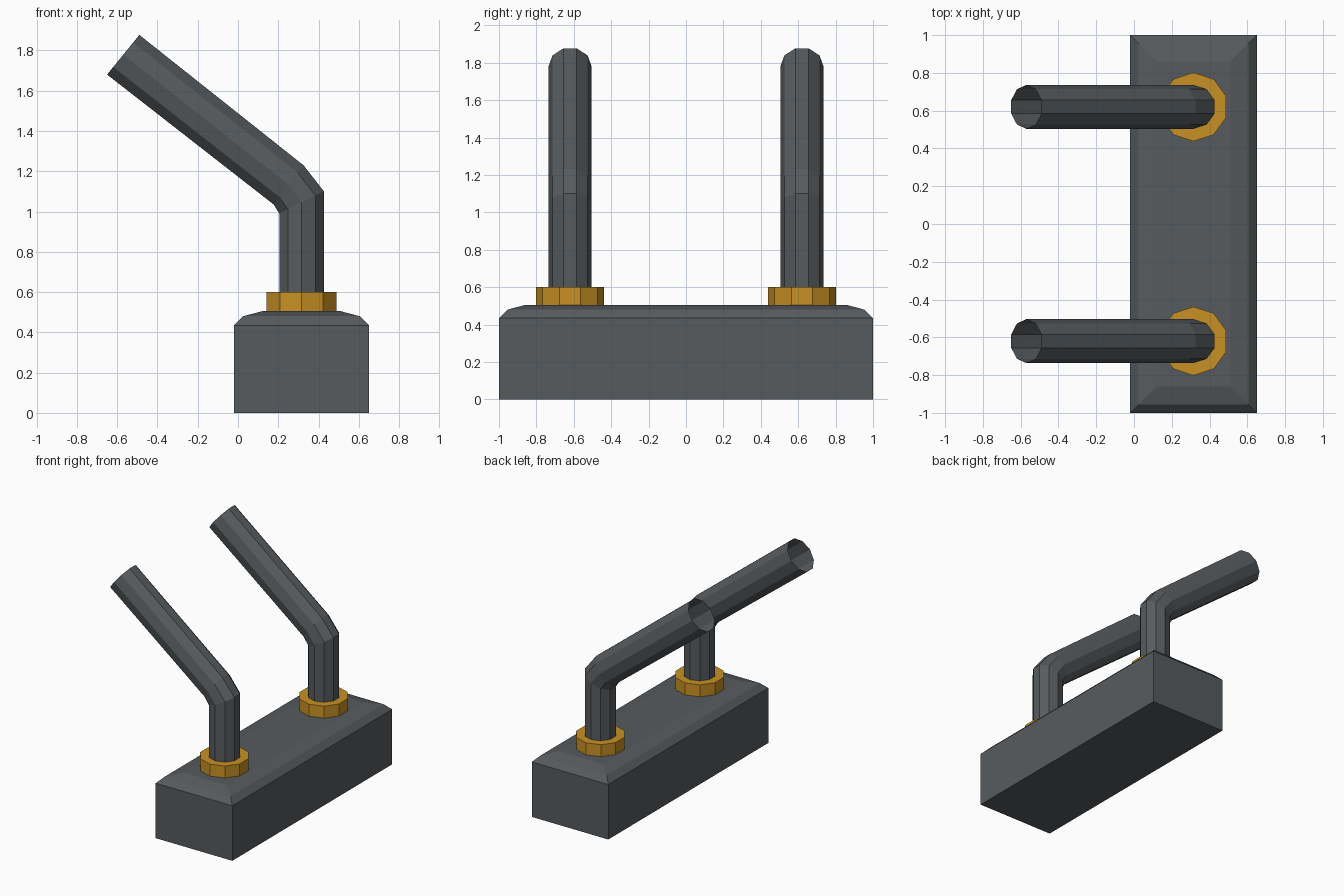
import bpy, bmesh, math

default = bpy.data.objects.get("Cube")
if default:
    bpy.data.objects.remove(default, do_unlink=True)

SIDES = 10
PIPE_X, PIPE_Y = 0.315, 0.62


def material(name, rgb):
    m = bpy.data.materials.new(name)
    m.use_nodes = True
    m.diffuse_color = (*rgb, 1)
    m.node_tree.nodes["Principled BSDF"].inputs["Base Color"].default_value = (*rgb, 1)
    return m


grey = material("dark_grey", (0.095, 0.105, 0.112))
gold = material("gold", (0.578, 0.283, 0.017))


def loft(name, rings, mat, cap_start=True, cap_end=True):
    """Join successive rings of points with quads."""
    bm = bmesh.new()
    loops = [[bm.verts.new(p) for p in ring] for ring in rings]
    n = len(loops[0])
    for a, b in zip(loops, loops[1:]):
        for i in range(n):
            j = (i + 1) % n
            bm.faces.new((a[i], a[j], b[j], b[i]))
    if cap_start:
        bm.faces.new(loops[0][::-1])
    if cap_end:
        bm.faces.new(loops[-1])
    bmesh.ops.recalc_face_normals(bm, faces=bm.faces)
    mesh = bpy.data.meshes.new(name)
    bm.to_mesh(mesh)
    bm.free()
    mesh.materials.append(mat)
    obj = bpy.data.objects.new(name, mesh)
    bpy.context.collection.objects.link(obj)
    return obj


def rectangle(inset, z):
    w, d = 0.335 - inset, 1 - inset
    return [(PIPE_X + sx * w, sy * d, z)
            for sx, sy in ((-1, -1), (1, -1), (1, 1), (-1, 1))]


def ring(inner, outer, y, radius):
    """Ten-sided ring whose flats run through two (x, z) points."""
    pts = []
    for i in range(SIDES):
        a = math.tau * i / SIDES
        t = 0.5 + 0.5 * math.sin(a) / math.sin(math.radians(72))
        pts.append((inner[0] + (outer[0] - inner[0]) * t,
                    y + radius * math.cos(a),
                    inner[1] + (outer[1] - inner[1]) * t))
    return pts


# Base block with a stepped, chamfered top
loft("base_block", [rectangle(i, z) for i, z in
                    ((0, 0), (0, 0.435), (0.045, 0.48), (0.14, 0.505))], grey)

# Inner and outer (x, z) outline of the bent pipe
bend = [((0.205, 0.5), (0.427, 0.5)),
        ((0.205, 0.99), (0.427, 1.1)),
        ((0.177, 1.035), (0.325, 1.23)),
        ((-0.65, 1.68), (-0.49, 1.877))]

for side, y in (("front", -PIPE_Y), ("back", PIPE_Y)):
    # Open-ended pipe
    pipe = loft(side + "_pipe", [ring(a, b, y, 0.116) for a, b in bend],
                grey, cap_start=False, cap_end=False)
    # Collar around the foot of the pipe
    half = 0.173
    loft(side + "_collar",
         [ring((PIPE_X - half, z), (PIPE_X + half, z), y, 0.182)
          for z in (0.5, 0.6)], gold)
